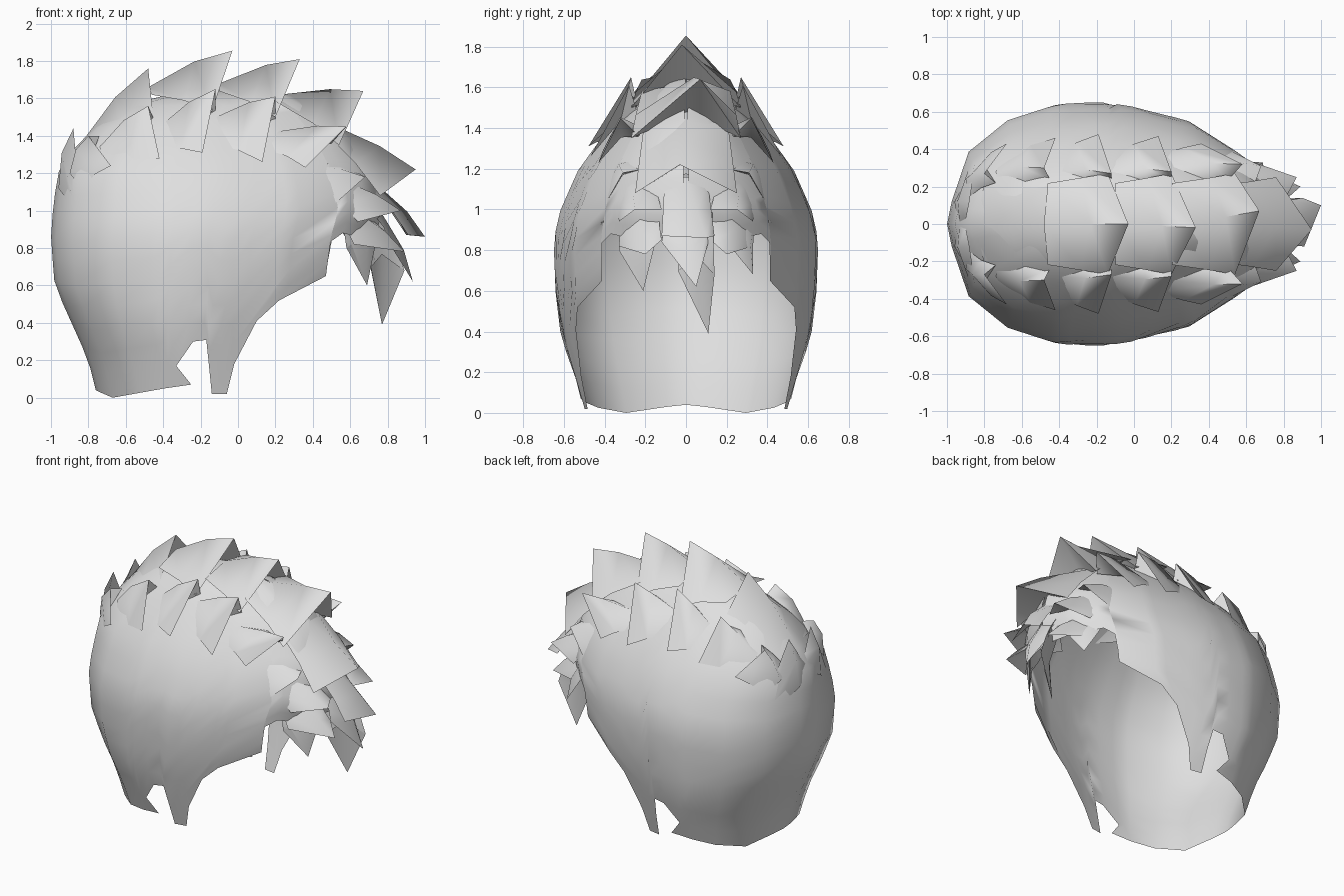
import bpy, bmesh, math
from mathutils import Vector as V

if "Cube" in bpy.data.objects:
    bpy.data.objects.remove(bpy.data.objects["Cube"])

hair = bpy.data.materials.new("light grey")
hair.diffuse_color = (0.74, 0.74, 0.74, 1)
hair.use_nodes = True
hair.node_tree.nodes["Principled BSDF"].inputs["Base Color"].default_value = hair.diffuse_color
CENTRE = V((-0.1, 0, 0.85))


def finish(name, bm, angle):
    me = bpy.data.meshes.new(name)
    bm.to_mesh(me)
    bm.free()
    ob = bpy.data.objects.new(name, me)
    bpy.context.collection.objects.link(ob)
    me.materials.append(hair)
    bpy.ops.object.select_all(action='DESELECT')
    ob.select_set(True)
    bpy.context.view_layer.objects.active = ob
    bpy.ops.object.shade_smooth_by_angle(angle=math.radians(angle))


def interp(table, t):
    """Piecewise linear lookup in rows of (key, values...)."""
    for p, q in zip(table, table[1:]):
        if t <= q[0]:
            f = max(0, (t - p[0]) / (q[0] - p[0]))
            return [a + (b - a) * f for a, b in zip(p[1:], q[1:])]
    return list(table[-1][1:])


# Hair shell: levels are (z, back x, front x, half width), outline is (u, width factor)
LEVELS = [(0, -.75, .45, .5), (.2, -.80, .46, .56), (.4, -.89, .5, .62), (.6, -.98, .69, .645),
          (.85, -1, .73, .655), (1.0, -.99, .78, .62), (1.2, -.965, .74, .53), (1.4, -.83, .6, .38),
          (1.55, -.62, .42, .24), (1.63, -.45, .25, .13), (1.68, -.15, -.05, 0)]
OUTLINE = [(0, 0), (.03, .38), (.086, .7), (.21, .88), (.34, .98), (.47, 1), (.57, .96),
           (.74, .85), (.83, .71), (.91, .54), (.97, .36), (1, 0)]
# Lower edge in side view (x, z): nape, sideburn notch, sideburn, face opening, brow
EDGE = [(-.76, .04), (-.74, .03), (-.67, .0), (-.53, .025), (-.39, .05), (-.25, .07), (-.33, .17),
        (-.24, .3), (-.16, .31), (-.14, .02), (-.06, .02), (-.02, .18), (.1, .41), (.22, .52),
        (.47, .65), (.49, .83), (.56, .88), (.64, .86), (.69, .86), (.73, .86)]
# Settled column positions above the notch
SETTLE = {5: .335, 6: .37, 7: .43, 8: .485, 9: .525, 10: .57}


def shell_point(u, z, side):
    xb, xf, w = interp(LEVELS, z)
    return V((xb + (xf - xb) * u, side * w * interp(OUTLINE, u)[0], z))


bm = bmesh.new()
ROWS = 14
for side in (1, -1):
    cols = []
    for i, (x, z0) in enumerate(EDGE):
        xb, xf, _ = interp(LEVELS, z0)
        u0 = min(1, max(0, (x - xb) / (xf - xb))) if i else 0
        u1 = SETTLE.get(i, u0)
        blend = .1 if i == 5 else .4
        col = []
        for r in range(ROWS + 1):
            z = z0 + (1.68 - z0) * r / ROWS
            k = min(1, (z - z0) / blend)
            col.append(bm.verts.new(shell_point(u0 + (u1 - u0) * k, z, side)))
        cols.append(col)
    for c, d in zip(cols, cols[1:]):
        for r in range(ROWS):
            q = [c[r], d[r], d[r + 1], c[r + 1]]
            bm.faces.new(q if side < 0 else q[::-1])
bmesh.ops.remove_doubles(bm, verts=bm.verts, dist=.002)
bmesh.ops.dissolve_degenerate(bm, edges=bm.edges, dist=.0005)
finish("hair_shell", bm, 80)


def tuft(name, back, a, b, tip, lift=.03, spread=.85):
    """Pointed lock: broad root at back, front corners a and b, raised tip, hollow front."""
    back, a, b, tip = V(back), V(a), V(b), V(tip)
    half = (a - b) / 2 * spread
    bm = bmesh.new()
    row0 = [back + half, back, back - half]
    for i in (0, 2):                           # sink the root corners into the shell
        row0[i] = CENTRE + (row0[i] - CENTRE) * .95
    row2 = [a, tip, b]
    out = ((a + b) / 2 - CENTRE).normalized() * lift
    row1 = [p.lerp(q, .55) + out * (1 if i == 1 else .6) for i, (p, q) in enumerate(zip(row0, row2))]
    g = [[bm.verts.new(p) for p in row] for row in (row0, row1, row2)]
    for r in range(2):
        for c in range(2):
            bm.faces.new([g[r][c], g[r][c + 1], g[r + 1][c + 1], g[r + 1][c]])
    m = bm.verts.new((a + b) / 2 * .55 + back * .35 + tip * .1)
    bm.faces.new([g[2][0], g[2][1], m])
    bm.faces.new([g[2][1], g[2][2], m])
    bmesh.ops.recalc_face_normals(bm, faces=bm.faces)
    if sum(f.normal.dot(out) for f in list(bm.faces)[:4]) < 0:
        bmesh.ops.reverse_faces(bm, faces=bm.faces)
    finish(name, bm, 85)


# Central crest, nape to brow: (back x, z), (corner x, half width, z), tip
CREST = [((-.84, 1.36), (-.45, .26, 1.47), (-.48, 0, 1.76)),
         ((-.48, 1.66), (-.14, .27, 1.53), (-.03, 0, 1.855)),
         ((-.10, 1.68), (.20, .27, 1.50), (.33, -.02, 1.81)),
         ((.22, 1.62), (.54, .27, 1.35), (.67, .07, 1.64)),
         ((.46, 1.48), (.76, .25, 1.08), (.95, -.03, 1.22))]
for i, ((bx, bz), (cx, w, cz), tip) in enumerate(CREST):
    tuft(f"crest_lock_{i + 1}", (bx, 0, bz), (cx, w, cz), (cx, -w, cz), tip)

# Side locks, mirrored: back, lower corner, upper corner, tip
SIDES = [((-.96, .12, 1.12), (-.85, .32, 1.10), (-.90, .02, 1.28), (-.88, .12, 1.44)),
         ((-.90, .24, 1.20), (-.68, .43, 1.24), (-.74, .22, 1.40), (-.80, .27, 1.40)),
         ((-.74, .28, 1.34), (-.42, .46, 1.28), (-.45, .24, 1.49), (-.48, .30, 1.56)),
         ((-.43, .28, 1.44), (-.19, .48, 1.31), (-.12, .24, 1.52), (-.12, .27, 1.65)),
         ((-.14, .28, 1.49), (.13, .47, 1.26), (.2, .24, 1.48), (.20, .28, 1.61)),
         ((.19, .30, 1.42), (.36, .43, 1.23), (.5, .23, 1.36), (.58, .32, 1.45)),
         ((.34, .33, 1.25), (.50, .40, 1.02), (.64, .2, 1.2), (.68, .31, 1.18)),
         ((.52, .26, 1.18), (.64, .33, .94), (.80, .12, 1.0), (.87, .25, 1.0)),
         ((.60, .23, 1.02), (.62, .33, .82), (.80, .12, .85), (.89, .20, .78))]
for i, pts in enumerate(SIDES):
    for s, side in ((1, "left"), (-1, "right")):
        tuft(f"side_lock_{i + 1}_{side}", *[(x, y * s, z) for x, y, z in pts])

# Brow locks over the face, and hanging strands at each temple
tuft("brow_lock", (.72, 0, 1.16), (.90, .14, .87), (.91, -.12, .87), (1.0, .1, .86))
tuft("under_brow_lock", (.76, 0, 1.0), (.80, .11, .84), (.80, -.12, .84), (.935, .05, .62))
tuft("temple_strand_left", (.58, .28, 1.0), (.56, .33, .88), (.70, .2, .84), (.69, .33, .68))
tuft("temple_strand_right", (.62, -.25, .98), (.58, -.33, .80), (.74, -.15, .84), (.69, -.21, .60))
tuft("forelock", (.72, .06, 1.0), (.71, -.04, .70), (.89, .14, .68), (.77, .11, .39))
